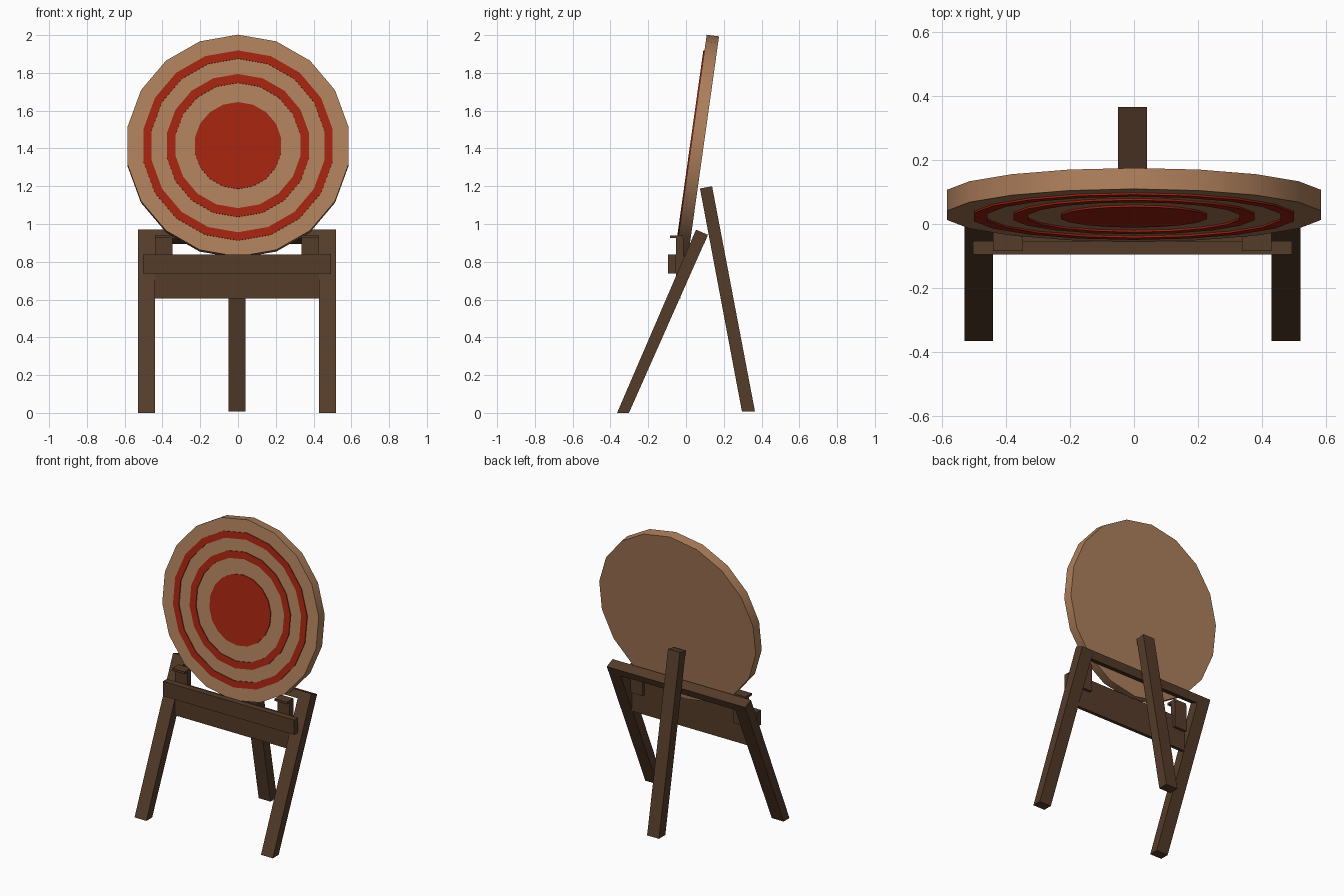
import bpy, bmesh, math
from mathutils import Matrix

cube = bpy.data.objects.get("Cube")
if cube:
    bpy.data.objects.remove(cube, do_unlink=True)


def make_material(name, colour):
    mat = bpy.data.materials.new(name)
    mat.use_nodes = True
    mat.diffuse_color = (*colour, 1)
    bsdf = mat.node_tree.nodes["Principled BSDF"]
    bsdf.inputs["Base Color"].default_value = (*colour, 1)
    bsdf.inputs["Roughness"].default_value = 0.9
    return mat


tan_wood = make_material("tan wood", (0.42, 0.21, 0.105))
red_paint = make_material("red paint", (0.36, 0.017, 0.005))
dark_wood = make_material("dark wood", (0.09, 0.045, 0.022))


def finish(name, bm, mat):
    bmesh.ops.recalc_face_normals(bm, faces=bm.faces)
    mesh = bpy.data.meshes.new(name)
    bm.to_mesh(mesh)
    bm.free()
    mesh.materials.append(mat)
    obj = bpy.data.objects.new(name, mesh)
    bpy.context.collection.objects.link(obj)
    return obj


def beam(name, profile, x0, x1):
    """Extrude a side profile of (y, z) points from x0 to x1."""
    bm = bmesh.new()
    face = bm.faces.new([bm.verts.new((x0, y, z)) for y, z in profile])
    moved = bmesh.ops.extrude_face_region(bm, geom=[face])["geom"]
    bmesh.ops.translate(bm, vec=(x1 - x0, 0, 0),
                        verts=[v for v in moved if isinstance(v, bmesh.types.BMVert)])
    return finish(name, bm, dark_wood)


def board(name, x0, x1, y0, y1, z0, z1):
    return beam(name, [(y0, z0), (y1, z0), (y1, z1), (y0, z1)], x0, x1)


# Target: local z points out of the painted face, then everything leans back
SIDES = 18
LEAN = math.radians(8)
FACE = Matrix.Translation((0, 0.027, 1.415)) @ Matrix.Rotation(math.pi / 2 - LEAN, 4, 'X')


def ring(name, outer, inner, low, high, mat):
    """Flat 18-sided disc, or a ring when inner is above zero."""
    bm = bmesh.new()

    def loop(r, z):
        return [bm.verts.new((r * math.sin(math.tau * i / SIDES),
                              r * math.cos(math.tau * i / SIDES), z)) for i in range(SIDES)]

    def bridge(a, b):
        for i in range(SIDES):
            j = (i + 1) % SIDES
            bm.faces.new((a[i], a[j], b[j], b[i]))

    top, bottom = loop(outer, high), loop(outer, low)
    bridge(top, bottom)
    if inner:
        top_in, bottom_in = loop(inner, high), loop(inner, low)
        bridge(top, top_in)
        bridge(top_in, bottom_in)
        bridge(bottom, bottom_in)
    else:
        bm.faces.new(top)
        bm.faces.new(bottom)
    bm.transform(FACE)
    obj = finish(name, bm, mat)
    bpy.ops.object.select_all(action='DESELECT')
    obj.select_set(True)
    bpy.context.view_layer.objects.active = obj
    bpy.ops.object.shade_smooth_by_angle(angle=math.radians(30))


ring("target_board", 0.593, 0, -0.066, 0, tan_wood)
ring("bullseye", 0.232, 0, -0.002, 0.006, red_paint)
ring("inner_ring", 0.382, 0.335, -0.002, 0.006, red_paint)
ring("outer_ring", 0.508, 0.464, -0.002, 0.006, red_paint)

# Stand: everything is centred slightly to the right side
MID = -0.005
front_leg = [(-0.365, 0), (-0.302, 0), (0.116, 0.943), (0.053, 0.97)]
top_rail = [(0.033, 0.922), (0.096, 0.895), (0.116, 0.943), (0.053, 0.97)]
back_leg = [(0.296, 0.008), (0.365, 0.008), (0.138, 1.2), (0.074, 1.188)]

for side, sign in (("left", 1), ("right", -1)):
    a, b, c = (MID + sign * d for d in (0.525, 0.435, 0.342))
    beam("front_leg_" + side, front_leg, a, b)
    board("support_block_" + side, b, c, -0.053, -0.012, 0.74, 0.925)
    board("block_cap_" + side, b, c, -0.085, -0.015, 0.925, 0.94)

beam("back_leg", back_leg, MID - 0.045, MID + 0.045)
beam("top_rail", top_rail, MID - 0.435, MID + 0.435)
board("cross_panel", MID - 0.435, MID + 0.435, -0.053, -0.03, 0.605, 0.83)
board("front_rail", MID - 0.498, MID + 0.498, -0.095, -0.053, 0.737, 0.838)
